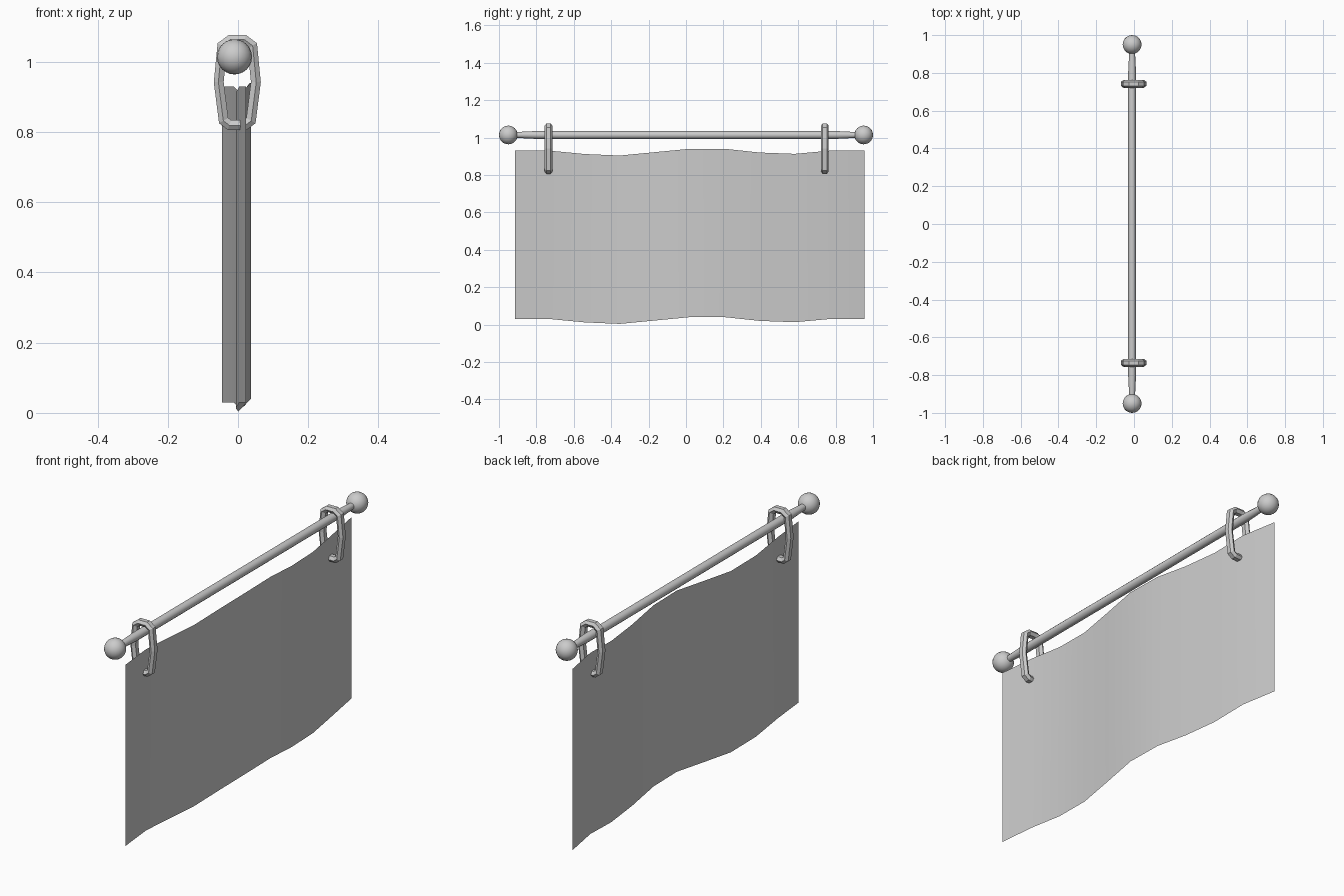
import bpy, bmesh, math
from mathutils import Vector

if "Cube" in bpy.data.objects:
    bpy.data.objects.remove(bpy.data.objects["Cube"])

ROD_X, ROD_Z = -0.01, 1.014


def make_object(name, verts, faces, smooth=False):
    mesh = bpy.data.meshes.new(name)
    mesh.from_pydata(verts, [], faces)
    bm = bmesh.new()
    bm.from_mesh(mesh)
    bmesh.ops.recalc_face_normals(bm, faces=bm.faces)
    bm.to_mesh(mesh)
    bm.free()
    obj = bpy.data.objects.new(name, mesh)
    bpy.context.collection.objects.link(obj)
    if smooth:
        bpy.ops.object.select_all(action='DESELECT')
        obj.select_set(True)
        bpy.context.view_layer.objects.active = obj
        bpy.ops.object.shade_smooth_by_angle(angle=math.radians(40))
    return obj


# Rod, slightly narrowed where it meets the end balls
SIDES = 12
sections = [(-0.92, 0.015), (-0.90, 0.016), (-0.80, 0.021),
            (0.80, 0.021), (0.90, 0.016), (0.92, 0.015)]
verts = [(ROD_X + r * math.cos(2 * math.pi * i / SIDES), y,
          ROD_Z + r * math.sin(2 * math.pi * i / SIDES))
         for y, r in sections for i in range(SIDES)]
faces = [(s * SIDES + i, s * SIDES + (i + 1) % SIDES,
          (s + 1) * SIDES + (i + 1) % SIDES, (s + 1) * SIDES + i)
         for s in range(len(sections) - 1) for i in range(SIDES)]
faces += [tuple(range(SIDES)), tuple(range(len(verts) - SIDES, len(verts)))]
make_object("rod", verts, faces, smooth=True)

# End balls
for side, label in ((-1, "front"), (1, "back")):
    bpy.ops.mesh.primitive_uv_sphere_add(segments=20, ring_count=12, radius=0.05,
                                         location=(ROD_X, side * 0.95, ROD_Z))
    bpy.context.object.name = label + "_end_ball"
    bpy.ops.object.shade_smooth_by_angle(angle=math.radians(40))

# Hanging rings: elongated faceted loop with a hexagonal cross-section
half = [(0.025, 1.076), (0.056, 1.053), (0.067, 0.942), (0.052, 0.825), (0.027, 0.806)]
loop = half + [(-x, z) for x, z in reversed(half)]
centre = Vector((0, 0.94))
section = [(0, -0.011), (0, 0.011), (0.013, 0.021),
           (0.028, 0.011), (0.028, -0.011), (0.013, -0.021)]


def inset(i, d):
    # Move a loop corner inward so the band keeps an even width
    p, a, b = (Vector(loop[k % len(loop)]) for k in (i, i - 1, i + 1))
    n1 = Vector(((p - a).y, -(p - a).x)).normalized()
    n2 = Vector(((b - p).y, -(b - p).x)).normalized()
    m = (n1 + n2).normalized()
    return p + m * d / m.dot(n1)


N, K = len(loop), len(section)
for y0, label in ((-0.735, "front"), (0.742, "back")):
    verts = []
    for i in range(N):
        for d, dy in section:
            p = inset(i, d)
            verts.append((p.x - 0.002, y0 + dy, p.y))
    faces = [(i * K + k, i * K + (k + 1) % K,
              ((i + 1) % N) * K + (k + 1) % K, ((i + 1) % N) * K + k)
             for i in range(N) for k in range(K)]
    make_object(label + "_ring", verts, faces)

# Wavy cloth sheet: sideways and vertical offset of each fold column
folds = [(0.023, 0.03), (0.004, 0.03), (-0.006, 0.012), (0.001, 0.004),
         (0.018, 0.022), (0.037, 0.04), (0.033, 0.04), (0.019, 0.02),
         (0.004, 0.013), (-0.012, 0.03), (-0.045, 0.03)]
verts = []
for i, (x, z) in enumerate(folds):
    y = -0.915 + i * 0.187
    verts += [(x, y, z), (x, y, z + 0.9)]
faces = [(2 * i, 2 * i + 2, 2 * i + 3, 2 * i + 1) for i in range(len(folds) - 1)]
make_object("cloth_banner", verts, faces, smooth=True)
